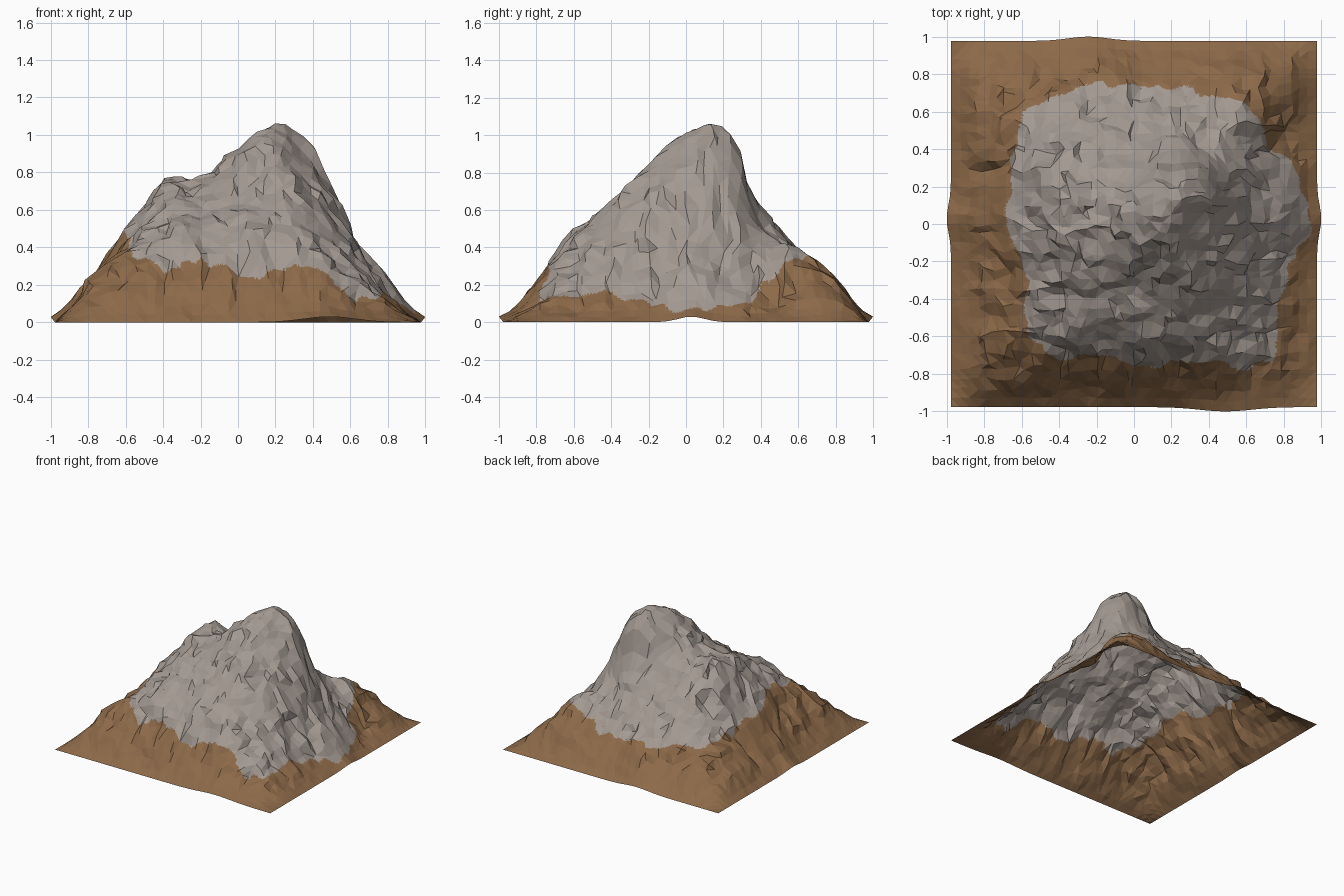
import bpy, bmesh, math
from mathutils import Vector, noise

if "Cube" in bpy.data.objects:
    bpy.data.objects.remove(bpy.data.objects["Cube"])

# Control heights in hundredths, 0.2 apart; rows run from back (y=1) to front (y=-1)
ROWS = [
    [0, 0, 0, 0, 0, 0, 0, 0, 0, 0, 0],
    [0, 12, 16, 18, 21, 20, 19, 20, 24, 15, 0],
    [0, 17, 29, 36, 40, 38, 37, 37, 38, 15, 0],
    [0, 18, 37, 57, 59, 57, 61, 53, 36, 12, 0],
    [0, 20, 46, 75, 73, 86, 103, 92, 46, 21, 0],
    [0, 24, 49, 73, 77, 91, 100, 83, 52, 25, 0],
    [0, 20, 46, 65, 69, 77, 84, 71, 45, 16, 0],
    [0, 20, 42, 53, 57, 60, 64, 57, 39, 14, 0],
    [0, 21, 37, 43, 45, 47, 48, 43, 29, 12, 0],
    [0, 16, 21, 21, 22, 24, 23, 22, 13, 8, 0],
    [0, 0, 0, 0, 0, 0, 0, 0, 0, 0, 0],
]
# Radius of the bare rock area, every 15 degrees from +x
ROCK = [.94, .93, .80, .89, .79, .76, .75, .77, .81, .84, .74, .70,
        .70, .62, .66, .81, .82, .73, .75, .76, .86, 1.06, .87, .86]
N = 40


def spline(p, t):
    """Catmull-Rom through evenly spaced values, t in 0..len-1"""
    i = min(int(t), len(p) - 2)
    f = t - i
    a, b, c, d = (p[max(0, min(len(p) - 1, i + k))] for k in (-1, 0, 1, 2))
    return b + .5 * f * (c - a + f * (2 * a - 5 * b + 4 * c - d + f * (3 * (b - c) + d - a)))


def gauss(t, c, w):
    return math.exp(-((t - c) / w) ** 2)


def point(u, v):
    h = spline([spline(r, (u + 1) * 5) for r in ROWS], (1 - v) * 5) / 100
    h += .10 * gauss(u, .29, .10) * gauss(v, .29, .07)          # sharp summit lip
    edge = max(abs(u), abs(v))
    inner = min(1, (1 - edge) * 5)
    q = Vector((u, v, 0))
    # crags
    damp = inner * (1 - .8 * gauss(u, .25, .2) * gauss(v, .2, .2))
    h += damp * (.03 * noise.noise(q * 5 + Vector((3, 7, 1)))
                 + .03 * noise.noise(q * 12 + Vector((9, 2, 4))))
    j = noise.noise_vector(q * 11) * .05 * inner
    # outward bulges in the rim
    bx = gauss(v, .03, .1) * abs(u) ** 8
    by = (gauss(u, -.25, .15) if v > 0 else gauss(u, .5, .2)) * abs(v) ** 8
    h += .03 * max(bx, by) + .006 * (edge < 1)
    return (u * (.977 + .023 * bx) + j.x, v * (.977 + .023 * by) + j.y, max(h, 0))


def is_rock(c):
    a = math.degrees(math.atan2(c.y, c.x)) % 360 / 15
    i = int(a) % 24
    r = ROCK[i] + (ROCK[(i + 1) % 24] - ROCK[i]) * (a - int(a))
    r += .05 * noise.noise(Vector((c.x * 9, c.y * 9, 5.3)))
    return math.hypot(c.x, c.y) < r


def material(name, rgb):
    m = bpy.data.materials.new(name)
    m.diffuse_color = (*rgb, 1)
    m.use_nodes = True
    m.node_tree.nodes["Principled BSDF"].inputs["Base Color"].default_value = m.diffuse_color
    return m


# Mountain shell, open underneath
bm = bmesh.new()
g = [[bm.verts.new(point(2 * i / N - 1, 2 * k / N - 1)) for i in range(N + 1)] for k in range(N + 1)]
for k in range(N):
    for i in range(N):
        bm.faces.new((g[k][i], g[k][i + 1], g[k + 1][i + 1], g[k + 1][i]))
bmesh.ops.triangulate(bm, faces=bm.faces[:])

# Finer flat triangles along the colour border only
near = set()
for f in bm.faces:
    if len({is_rock(f.calc_center_median().lerp(v.co, s)) for v in f.verts for s in (0, .5, 1)}) > 1:
        near.update(f.edges)
bmesh.ops.subdivide_edges(bm, edges=list(near), cuts=3, use_grid_fill=True)
bmesh.ops.triangulate(bm, faces=[f for f in bm.faces if len(f.verts) > 3])

# Rock on the upper slopes, earth around the foot
for f in bm.faces:
    f.material_index = int(is_rock(f.calc_center_median()))
    f.smooth = False

me = bpy.data.meshes.new("mountain")
bm.to_mesh(me)
bm.free()
me.materials.append(material("earth brown", (.265, .143, .066)))
me.materials.append(material("rock grey", (.365, .318, .285)))
bpy.context.collection.objects.link(bpy.data.objects.new("mountain", me))
